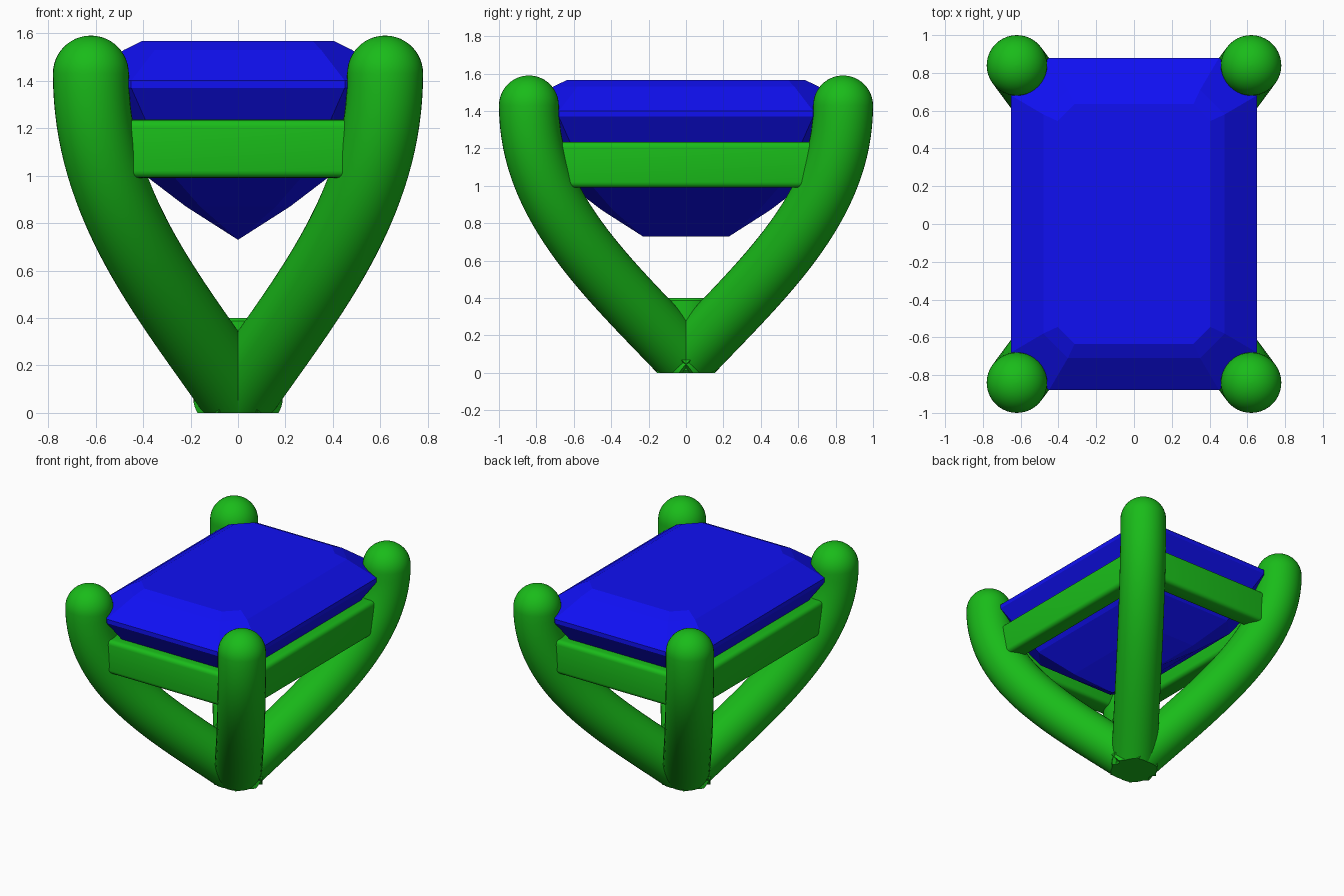
import bpy, bmesh, math
from mathutils import Vector

if "Cube" in bpy.data.objects:
    bpy.data.objects.remove(bpy.data.objects["Cube"])

def material(name, rgb):
    m = bpy.data.materials.new(name)
    m.diffuse_color = (*rgb, 1)
    m.use_nodes = True
    m.node_tree.nodes["Principled BSDF"].inputs["Base Color"].default_value = m.diffuse_color
    return m

GREEN = material("green_metal", (0.01, 0.5, 0.01))
BLUE = material("blue_gem", (0.005, 0.005, 0.9))

def finish(bm, name, mat, smooth=True):
    bmesh.ops.recalc_face_normals(bm, faces=bm.faces)
    me = bpy.data.meshes.new(name)
    bm.to_mesh(me)
    bm.free()
    ob = bpy.data.objects.new(name, me)
    bpy.context.collection.objects.link(ob)
    me.materials.append(mat)
    if smooth:
        bpy.ops.object.select_all(action='DESELECT')
        ob.select_set(True)
        bpy.context.view_layer.objects.active = ob
        bpy.ops.object.shade_smooth_by_angle(angle=math.radians(40))
    return ob

def loft(bm, rings, cap=True):
    vs = [[bm.verts.new(p) for p in r] for r in rings]
    n = len(vs[0])
    for a, b in zip(vs, vs[1:]):
        for i in range(n):
            j = (i + 1) % n
            bm.faces.new((a[i], a[j], b[j], b[i]))
    if cap:
        bm.faces.new(vs[0])
        bm.faces.new(vs[-1])

# Prongs: round tubes curving up from the centre, with domed tips
R, SEG = 0.16, 40

def prong(name, sx, sy):
    p = [Vector((sx * x, sy * x * 0.84 / 0.62, z))
         for x, z in ((0, 0.07), (0.30, 0.50), (0.62, 0.88), (0.62, 1.43))]
    path = []
    for i in range(33):
        t = i / 32
        u = 1 - t
        pos = p[0]*u**3 + p[1]*3*u*u*t + p[2]*3*u*t*t + p[3]*t**3
        tan = ((p[1]-p[0])*u*u + (p[2]-p[1])*2*u*t + (p[3]-p[2])*t*t).normalized()
        path.append((pos, tan, R))
    path.insert(0, (path[0][0] - path[0][1] * 0.1, path[0][1], R))
    for i in range(1, 13):
        a = math.radians(89 * i / 12)
        path.append((p[3] + Vector((0, 0, R * math.sin(a))), Vector((0, 0, 1)), R * math.cos(a)))
    side = Vector((-sy * 0.84, sx * 0.62, 0)).normalized()
    rings = []
    for pos, tan, r in path:
        up = side.cross(tan)
        rings.append([pos + side * (r * math.cos(2 * math.pi * k / SEG))
                      + up * (r * math.sin(2 * math.pi * k / SEG)) for k in range(SEG)])
    bm = bmesh.new()
    loft(bm, rings)
    # flat foot
    cut = bmesh.ops.bisect_plane(bm, geom=bm.verts[:] + bm.edges[:] + bm.faces[:],
                                 plane_co=(0, 0, 0), plane_no=(0, 0, 1), clear_inner=True)
    bmesh.ops.holes_fill(bm, edges=[e for e in bm.edges if e.is_boundary])
    finish(bm, name, GREEN)

for sx, h in ((-1, "left"), (1, "right")):
    for sy, d in ((-1, "front"), (1, "back")):
        prong(f"prong_{d}_{h}", sx, sy)

# Central hub joining the prongs
bm = bmesh.new()
loft(bm, [[(r * math.cos(2 * math.pi * k / 48), r * math.sin(2 * math.pi * k / 48), z)
           for k in range(48)]
          for r, z in ((0.145, 0), (0.157, 0.012), (0.157, 0.388), (0.145, 0.4))])
finish(bm, "centre_hub", GREEN)

# Rails between the prongs
def rail(name, centre, size):
    bm = bmesh.new()
    bmesh.ops.create_cube(bm, size=1)
    for v in bm.verts:
        v.co = Vector(centre) + Vector([c * s for c, s in zip(v.co, size)])
    bmesh.ops.bevel(bm, geom=bm.edges[:], offset=0.03, segments=4, profile=0.5, affect='EDGES')
    finish(bm, name, GREEN)

for s, h, d in ((-1, "left", "front"), (1, "right", "back")):
    rail(f"rail_{h}", (s * 0.575, 0, 1.113), (0.14, 1.56, 0.245))
    rail(f"rail_{d}", (0, s * 0.795, 1.113), (1.14, 0.14, 0.245))

# Step-cut gem: stacked octagons given as (inset, corner cut, height)
def octagon(inset, c, z):
    x, y = 0.65 - inset, 0.88 - inset
    return [(x, y - c, z), (x - c, y, z), (c - x, y, z), (-x, y - c, z),
            (-x, c - y, z), (c - x, -y, z), (x - c, -y, z), (x, c - y, z)]

bm = bmesh.new()
loft(bm, [octagon(*s) for s in (
    (0.649, 0.0005, 0.73), (0.43, 0.06, 0.87), (0.22, 0.13, 1.03), (0, 0.20, 1.37),
    (0, 0.20, 1.40), (0.17, 0.13, 1.53), (0.245, 0.09, 1.567))])
finish(bm, "gem", BLUE, smooth=False)
